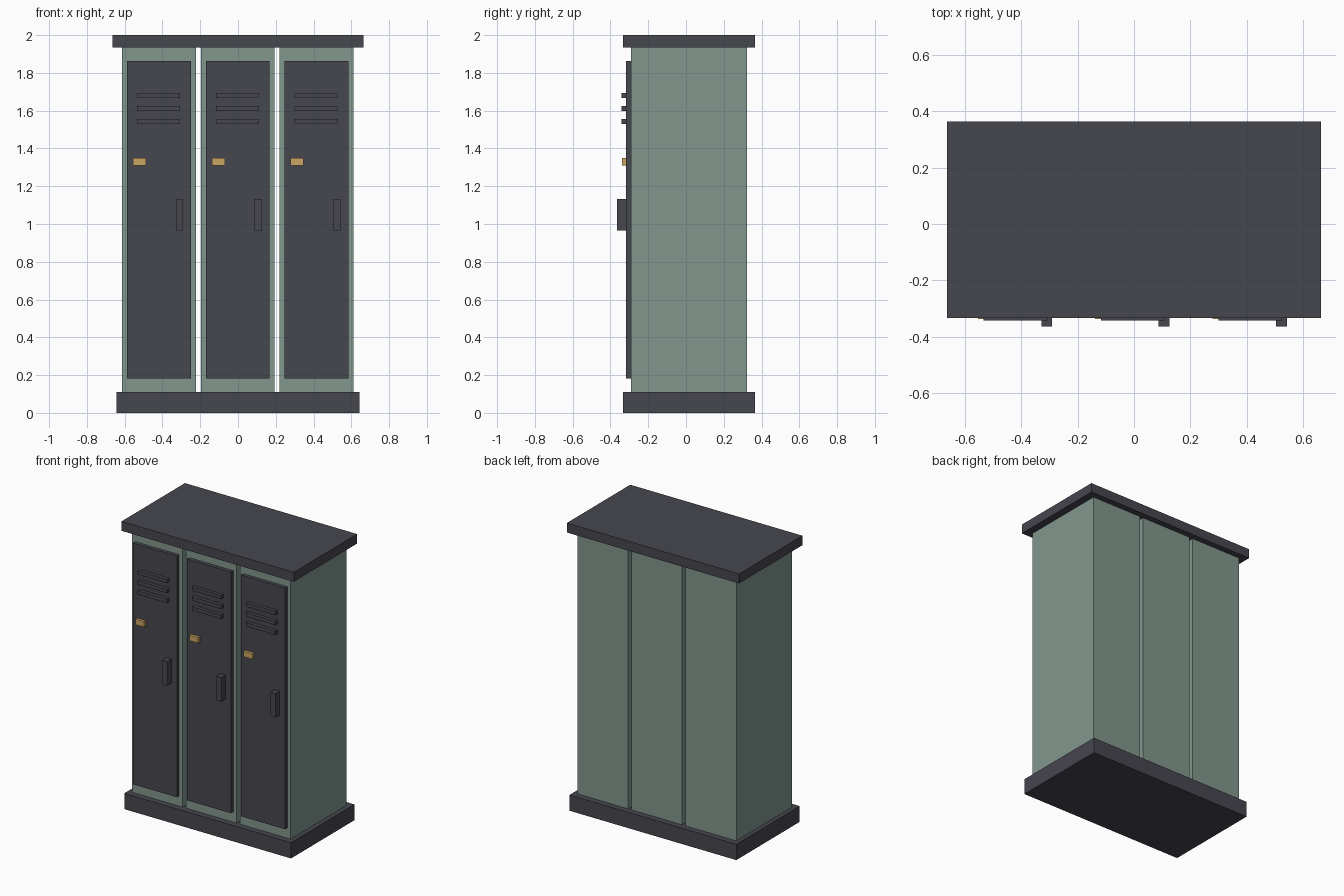
import bpy

if "Cube" in bpy.data.objects:
    bpy.data.objects.remove(bpy.data.objects["Cube"])


def material(name, rgb):
    m = bpy.data.materials.new(name)
    m.diffuse_color = (*rgb, 1.0)
    m.use_nodes = True
    m.node_tree.nodes["Principled BSDF"].inputs["Base Color"].default_value = m.diffuse_color
    return m


GREEN = material("sage green", (0.223, 0.310, 0.270))
DARK = material("charcoal", (0.062, 0.061, 0.078))
BRASS = material("brass", (0.60, 0.39, 0.125))


def box(name, x, y, z, mat):
    """Box from (min, max) ranges on each axis."""
    verts = [(a, b, c) for a in x for b in y for c in z]
    faces = [(0, 1, 3, 2), (4, 6, 7, 5), (0, 4, 5, 1),
             (2, 3, 7, 6), (0, 2, 6, 4), (1, 5, 7, 3)]
    mesh = bpy.data.meshes.new(name)
    mesh.from_pydata(verts, [], faces)
    mesh.materials.append(mat)
    obj = bpy.data.objects.new(name, mesh)
    bpy.context.collection.objects.link(obj)
    return obj


def span(center, width):
    return (center - width / 2, center + width / 2)


# Plinth and top slab shared by the whole row
box("base_plinth", (-0.643, 0.643), (-0.334, 0.364), (0, 0.11), DARK)
box("top_slab", (-0.664, 0.664), (-0.334, 0.364), (1.934, 2.0), DARK)

# Three separate lockers with a narrow gap between them
DOOR_FRONT = -0.318
for i, cx in enumerate((-0.418, -0.001, 0.416), start=1):
    box(f"locker_body_{i}", span(cx, 0.39), (-0.292, 0.322), (0.11, 1.934), GREEN)
    box(f"door_{i}", span(cx, 0.338), (DOOR_FRONT, -0.292), (0.182, 1.863), DARK)

    # Raised vent slats
    for j, z in enumerate((1.68, 1.611, 1.542), start=1):
        box(f"vent_slat_{i}_{j}", span(cx - 0.003, 0.226),
            (-0.342, DOOR_FRONT + 0.002), span(z, 0.026), DARK)

    # Number plate and pull handle
    box(f"number_plate_{i}", span(cx - 0.103, 0.068),
        (-0.338, DOOR_FRONT + 0.002), span(1.33, 0.038), BRASS)
    box(f"handle_{i}", span(cx + 0.108, 0.039),
        (-0.364, DOOR_FRONT + 0.002), span(1.05, 0.167), DARK)
